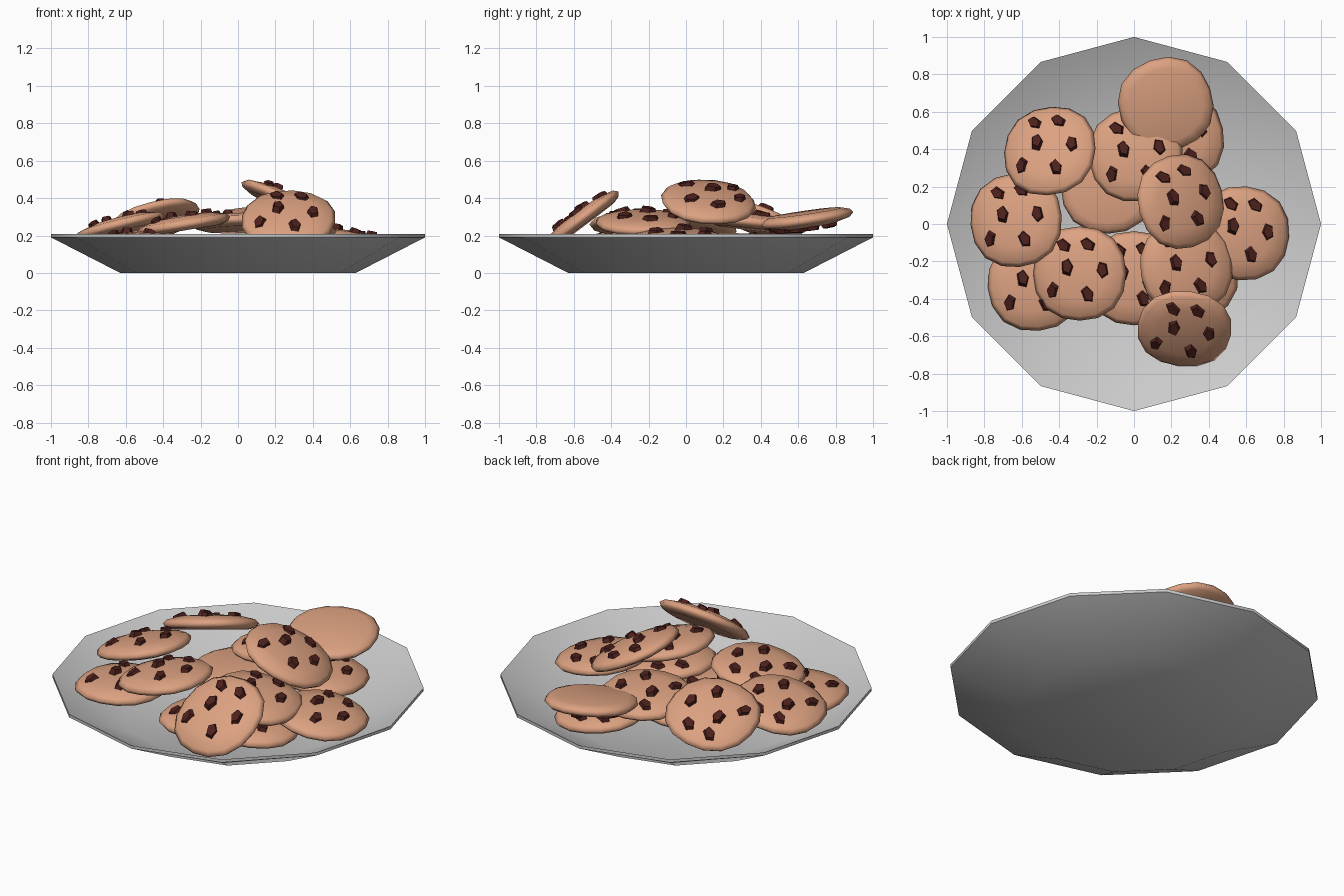
import bpy, bmesh, math, random
from mathutils import Vector, Matrix, Quaternion

if "Cube" in bpy.data.objects:
    bpy.data.objects.remove(bpy.data.objects["Cube"])

random.seed(4)


def material(name, rgb):
    m = bpy.data.materials.new(name)
    m.diffuse_color = (*rgb, 1)
    m.use_nodes = True
    m.node_tree.nodes["Principled BSDF"].inputs["Base Color"].default_value = m.diffuse_color
    return m


def lathe(bm, profile, n, wobble=lambda a: 1.0):
    """Revolve (r, z) points around z; end points with r = 0 become poles."""
    rings = []
    for r, z in profile:
        if r == 0:
            rings.append([bm.verts.new((0, 0, z))] * n)
        else:
            angles = [2 * math.pi * i / n for i in range(n)]
            rings.append([bm.verts.new((r * wobble(a) * math.cos(a),
                                        r * wobble(a) * math.sin(a), z)) for a in angles])
    for a, b in zip(rings, rings[1:]):
        for i in range(n):
            j = (i + 1) % n
            bm.faces.new(list(dict.fromkeys((a[i], a[j], b[j], b[i]))))


def finish(bm, name):
    bmesh.ops.recalc_face_normals(bm, faces=bm.faces[:])
    me = bpy.data.meshes.new(name)
    bm.to_mesh(me)
    bm.free()
    return me


# Twelve-sided plate with a thin sloping rim
bm = bmesh.new()
lathe(bm, [(0, 0), (0.63, 0), (1, 0.19), (1, 0.208), (0.62, 0.02), (0, 0.02)], 12)
plate = bpy.data.objects.new("plate", finish(bm, "plate"))
bpy.context.collection.objects.link(plate)
bpy.context.view_layer.objects.active = plate
plate.select_set(True)
bpy.ops.object.shade_smooth_by_angle(angle=math.radians(32))

# Cookie: slightly squarish domed disc
bm = bmesh.new()
lathe(bm, [(0, -0.033), (0.2, -0.033), (0.242, -0.02), (0.257, 0), (0.235, 0.022),
           (0.15, 0.042), (0, 0.05)], 16, lambda a: 1 + 0.02 * math.cos(4 * a + math.pi))
for f in bm.faces:
    f.smooth = True

# Chocolate chips: flat-faced tapered chunks sunk into the dome
for x, y in [(-.08, .15), (.05, .155), (-.06, .035), (.13, .02), (-.14, -.09), (.05, -.11)]:
    r = math.hypot(x, y)
    pos = Vector((x, y, 0.052 - 0.75 * r * r))
    tilt = Vector((0, 0, 1)).rotation_difference(
        Vector((x * 1.3 + random.uniform(-.2, .2), y * 1.3 + random.uniform(-.2, .2), 1)))
    mat = (Matrix.Translation(pos) @ tilt.to_matrix().to_4x4()
           @ Matrix.Rotation(random.uniform(0, 6.28), 4, 'Z')
           @ Matrix.Diagonal((1.15, 0.78, 1, 1)))
    chip = bmesh.ops.create_cone(bm, cap_ends=True, segments=5, radius1=0.05,
                                 radius2=0.034, depth=0.044, matrix=mat)
    for f in {f for v in chip["verts"] for f in v.link_faces}:
        f.material_index = 1
cookie = finish(bm, "cookie")
cookie.materials.append(material("baked_dough", (0.72, 0.36, 0.22)))
cookie.materials.append(material("chocolate", (0.075, 0.015, 0.012)))

# Pile of cookies: centre, facing direction, spin in degrees, upside down
pile = [
    ((-0.45, 0.39, 0.28), (-.24, .34, .9), 0, False),
    ((0.25, 0.12, 0.38), (.42, .08, .9), 15, False),
    ((0.28, -0.23, 0.27), (.2, 0, .98), 10, False),
    ((0.58, -0.05, 0.18), (.14, 0, .99), -5, False),
    ((0.17, 0.64, 0.29), (.05, -.14, .98), 20, True),
    ((0.01, 0.37, 0.265), (-.03, .1, .99), 8, False),
    ((-0.63, 0.02, 0.245), (-.24, .08, .96), 5, False),
    ((-0.29, -0.265, 0.26), (-.16, 0, .98), 0, False),
    ((-0.53, -0.32, 0.17), (-.03, 0, 1), 5, False),
    ((0.27, -0.56, 0.285), (-.02, -.6, .8), -8, False),
    ((0.23, 0.46, 0.14), (.1, .05, 1), 12, False),
    ((-0.14, 0.2, 0.17), (-.05, 0, 1), 0, True),
    ((0.0, -0.29, 0.10), (0, 0, 1), 0, False),
    ((0.3, -0.28, 0.14), (.1, 0, 1), 30, False),
]
for i, (loc, n, spin, flip) in enumerate(pile, 1):
    q = Vector((0, 0, 1)).rotation_difference(Vector(n)) @ Quaternion((0, 0, 1), math.radians(spin))
    if flip:
        q = q @ Quaternion((1, 0, 0), math.pi)
    ob = bpy.data.objects.new(f"cookie_{i}", cookie)
    ob.matrix_world = Matrix.Translation(loc) @ q.to_matrix().to_4x4()
    bpy.context.collection.objects.link(ob)
